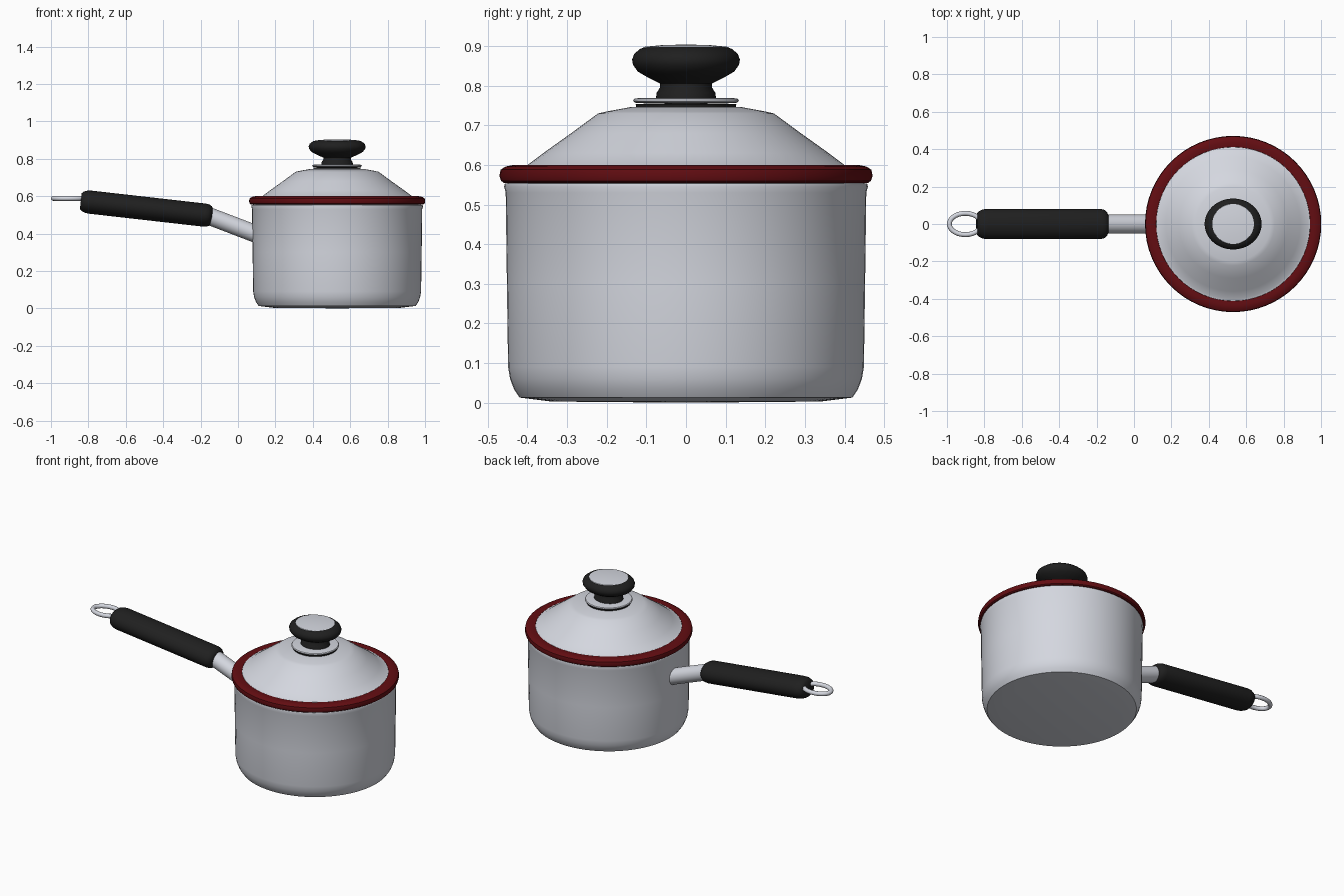
import bpy, bmesh, math
from mathutils import Vector

if "Cube" in bpy.data.objects:
    bpy.data.objects.remove(bpy.data.objects["Cube"])

CX = 0.53  # pot axis


def material(name, rgb):
    m = bpy.data.materials.new(name)
    m.diffuse_color = (*rgb, 1)
    m.use_nodes = True
    m.node_tree.nodes["Principled BSDF"].inputs["Base Color"].default_value = m.diffuse_color
    return m


STEEL = material("steel", (0.66, 0.68, 0.74))
RED = material("dark red", (0.125, 0.004, 0.006))
BLACK = material("black rubber", (0.014, 0.014, 0.014))


def finish(name, bm, mat, angle=35):
    bmesh.ops.recalc_face_normals(bm, faces=bm.faces)
    me = bpy.data.meshes.new(name)
    bm.to_mesh(me)
    bm.free()
    ob = bpy.data.objects.new(name, me)
    bpy.context.collection.objects.link(ob)
    me.materials.append(mat)
    bpy.ops.object.select_all(action='DESELECT')
    ob.select_set(True)
    bpy.context.view_layer.objects.active = ob
    bpy.ops.object.shade_smooth_by_angle(angle=math.radians(angle))
    return ob


def skin(bm, rings, closed=False):
    """Join successive rings of vertices; a ring of one vertex is a pole."""
    pairs = list(zip(rings, rings[1:]))
    if closed:
        pairs.append((rings[-1], rings[0]))
    for a, b in pairs:
        n = max(len(a), len(b))
        for i in range(n):
            j = (i + 1) % n
            if len(a) == 1:
                bm.faces.new((a[0], b[i], b[j]))
            elif len(b) == 1:
                bm.faces.new((a[i], a[j], b[0]))
            else:
                bm.faces.new((a[i], a[j], b[j], b[i]))


def lathe(name, profile, mat, sx=1.0, sy=1.0, closed=False, n=64, angle=35):
    """Spin (radius, z) points around the pot axis."""
    bm = bmesh.new()
    rings = []
    for r, z in profile:
        k = n if r > 0 else 1
        rings.append([bm.verts.new((CX + sx * r * math.cos(2 * math.pi * i / n),
                                    sy * r * math.sin(2 * math.pi * i / n), z))
                      for i in range(k)])
    skin(bm, rings, closed)
    return finish(name, bm, mat, angle)


def rod(name, start, end, sections, mat, n=32):
    """Oval rod along start-end; sections are (distance, half width y, half height)."""
    start, end = Vector(start), Vector(end)
    d = (end - start).normalized()
    side = Vector((0, 1, 0))
    up = d.cross(side)
    bm = bmesh.new()
    rings = []
    for t, w, h in sections:
        c = start + d * t
        rings.append([bm.verts.new(c + side * w * math.cos(2 * math.pi * i / n)
                                   + up * h * math.sin(2 * math.pi * i / n))
                      for i in range(n)])
    skin(bm, rings)
    bm.faces.new(rings[0])
    bm.faces.new(rings[-1])
    return finish(name, bm, mat, 50)


# Pot body with thin wall and hollow inside
lathe("pot", [(0, 0), (0.34, 0.003), (0.42, 0.013), (0.434, 0.034), (0.444, 0.06),
              (0.449, 0.09), (0.452, 0.3), (0.455, 0.53), (0.459, 0.545), (0.457, 0.553),
              (0.44, 0.555), (0.438, 0.1), (0.41, 0.03), (0, 0.02)], STEEL)

# Red band around the lid
lathe("lid_rim", [(0.405, 0.557), (0.46, 0.555), (0.467, 0.56), (0.471, 0.572),
                  (0.468, 0.588), (0.455, 0.596), (0.435, 0.6), (0.412, 0.597)],
      RED, closed=True)

# Domed lid
lathe("lid", [(0.413, 0.585), (0.411, 0.597), (0.4, 0.6), (0.36, 0.63), (0.29, 0.68),
              (0.222, 0.73), (0.2, 0.735), (0.14, 0.746), (0, 0.75)], STEEL)

# Washer stack under the knob
lathe("knob_gasket", [(0, 0.74), (0.125, 0.742), (0.127, 0.754), (0, 0.757)], BLACK)
lathe("knob_washer", [(0, 0.755), (0.128, 0.757), (0.134, 0.762), (0.13, 0.767),
                      (0.118, 0.769), (0, 0.769)], STEEL)

# Knob, slightly wider across x
lathe("knob", [(0, 0.765), (0.076, 0.767), (0.074, 0.782), (0.066, 0.795), (0.066, 0.806),
               (0.095, 0.82), (0.122, 0.836), (0.134, 0.853), (0.136, 0.866),
               (0.131, 0.88), (0.116, 0.893), (0.1, 0.898), (0, 0.899)],
      BLACK, sx=1.12, angle=60)
lathe("knob_cap", [(0.11, 0.892), (0.107, 0.898), (0.06, 0.9025), (0, 0.904)],
      STEEL, sx=1.04)

# Handle: steel shank and rubber grip
rod("handle_shank", (0.095, 0, 0.398), (-0.18, 0, 0.503),
    [(0, 0.05, 0.047), (0.29, 0.05, 0.047)], STEEL)
rod("handle_grip", (-0.139, 0, 0.494), (-0.845, 0, 0.574),
    [(0, 0.05, 0.04), (0.006, 0.064, 0.051), (0.02, 0.076, 0.059), (0.04, 0.081, 0.062),
     (0.65, 0.081, 0.062), (0.675, 0.078, 0.06), (0.695, 0.068, 0.053),
     (0.706, 0.055, 0.042)], BLACK)

# Hanging loop: bent wire at the end of the grip
bm = bmesh.new()
rings = []
WIRE, STEPS, SIDES = 0.013, 40, 12
for k in range(STEPS):
    a = 2 * math.pi * k / STEPS
    c = Vector((-0.902 + 0.085 * math.cos(a), 0.057 * math.sin(a), 0.588))
    out = Vector((0.057 * math.cos(a), 0.085 * math.sin(a), 0)).normalized()
    rings.append([bm.verts.new(c + out * WIRE * math.cos(2 * math.pi * i / SIDES)
                               + Vector((0, 0, WIRE * math.sin(2 * math.pi * i / SIDES))))
                  for i in range(SIDES)])
skin(bm, rings, closed=True)
finish("hanging_loop", bm, STEEL, 60)
